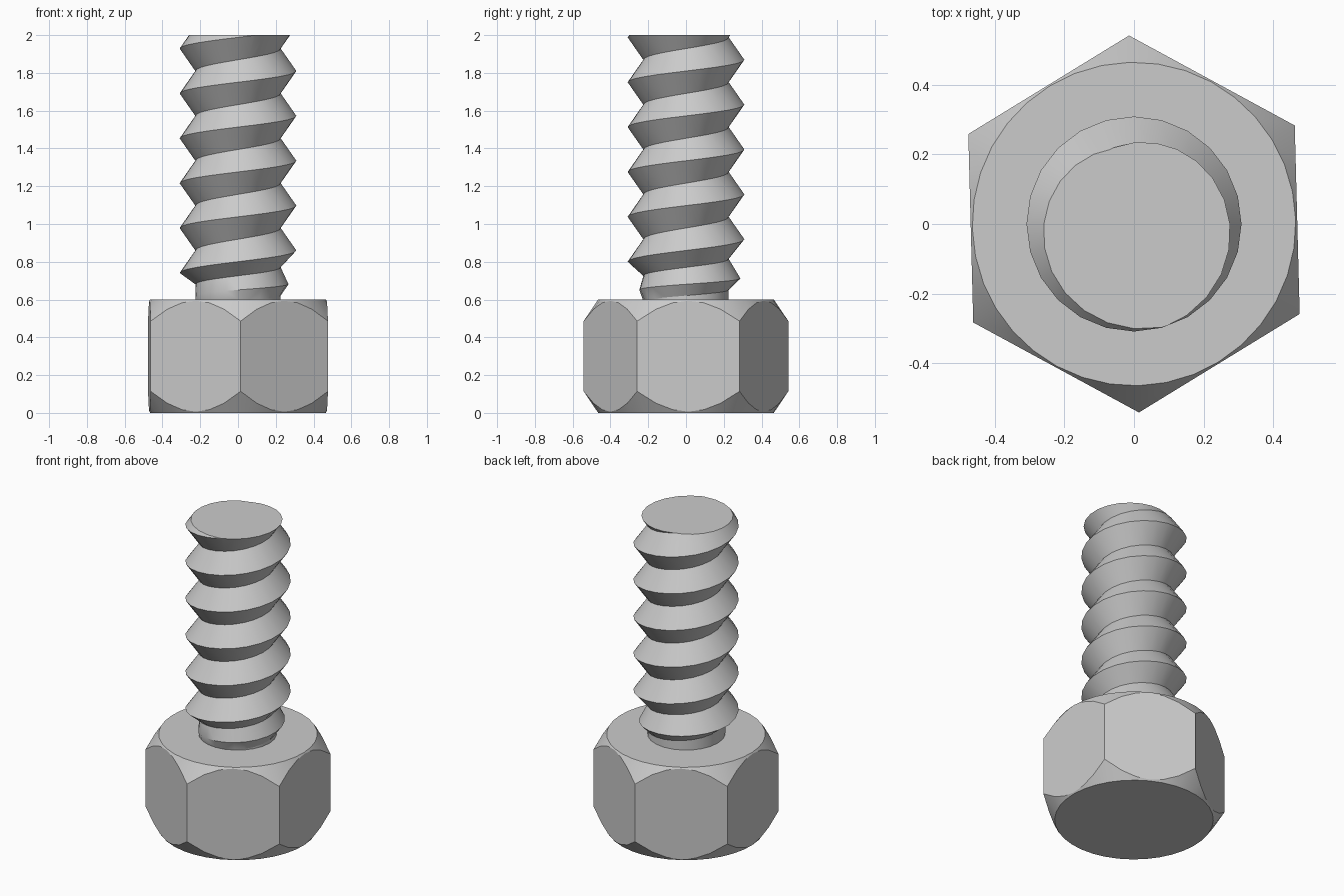
import bpy, bmesh, math

if "Cube" in bpy.data.objects:
    bpy.data.objects.remove(bpy.data.objects["Cube"])

steel = bpy.data.materials.new("grey steel")
steel.diffuse_color = (0.6, 0.6, 0.6, 1)
steel.use_nodes = True
steel.node_tree.nodes["Principled BSDF"].inputs["Base Color"].default_value = steel.diffuse_color


def finish(name, bm):
    mesh = bpy.data.meshes.new(name)
    bm.to_mesh(mesh)
    bm.free()
    mesh.materials.append(steel)
    obj = bpy.data.objects.new(name, mesh)
    bpy.context.collection.objects.link(obj)
    bpy.ops.object.select_all(action='DESELECT')
    obj.select_set(True)
    bpy.context.view_layer.objects.active = obj
    bpy.ops.object.shade_smooth_by_angle(angle=math.radians(28))
    return obj


# Hexagonal head: a prism whose corners are turned down to a circle at both ends
HEIGHT, CORNER, CIRCLE, SLOPE = 0.6, 0.542, 0.465, 1.48
SEG = 36
bm = bmesh.new()
rings = [[], [], [], []]
for j in range(SEG):
    local = math.radians((j % 6) * 10 - 30)
    a = math.radians(31.5 + j * 10)
    r = CORNER * math.cos(math.pi / 6) / math.cos(local)
    drop = (r - CIRCLE) * SLOPE
    for ring, (rad, z) in zip(rings, [(CIRCLE, 0), (r, drop), (r, HEIGHT - drop), (CIRCLE, HEIGHT)]):
        ring.append(bm.verts.new((rad * math.cos(a), rad * math.sin(a), z)))
for low, high in zip(rings, rings[1:]):
    for j in range(SEG):
        k = (j + 1) % SEG
        bm.faces.new((low[j], low[k], high[k], high[j]))
bm.faces.new(rings[0][::-1])
bm.faces.new(rings[3])
finish("hex_head", bm)

# Threaded shank: helical crest and root lines joined by two flanks
N, PITCH, ROOT, CREST = 24, 0.2375, 0.226, 0.309


def crest_height(t):
    # the first turn is squeezed together as the thread runs out at the head
    return 0.86 + PITCH * t if t > -0.5 else 0.741 + 0.12 * (t + 0.5)


def crest_radius(t):
    return ROOT + (CREST - ROOT) * min(1, max(0, t + 1.5))


bm = bmesh.new()
crest, root = [], []
for i in range(9 * N + 1):
    t = -3 + i / N
    a = 2 * math.pi * t
    c, s, r = math.cos(a), math.sin(a), crest_radius(t)
    mid = (crest_height(t) + crest_height(t - 1)) / 2
    crest.append(bm.verts.new((r * c, r * s, crest_height(t))))
    root.append(bm.verts.new((ROOT * c, ROOT * s, mid)))
for i in range(9 * N):
    bm.faces.new((crest[i], root[i], root[i + 1], crest[i + 1]))
    if i >= N:
        bm.faces.new((root[i], crest[i - N], crest[i + 1 - N], root[i + 1]))


def trim(z, **side):
    geom = bm.verts[:] + bm.edges[:] + bm.faces[:]
    cut = bmesh.ops.bisect_plane(bm, geom=geom, dist=1e-5, plane_co=(0, 0, z), plane_no=(0, 0, 1), **side)
    return [e for e in cut["geom_cut"] if isinstance(e, bmesh.types.BMEdge)]


# Trim flush with the head, then cut the tip flat and cap it
trim(HEIGHT, clear_inner=True)
rim = trim(2.0, clear_outer=True)
cap = bmesh.ops.edgenet_fill(bm, edges=rim)["faces"]
for f in cap:
    f.normal_update()
    if f.normal.z < 0:
        f.normal_flip()
finish("threaded_shank", bm)
